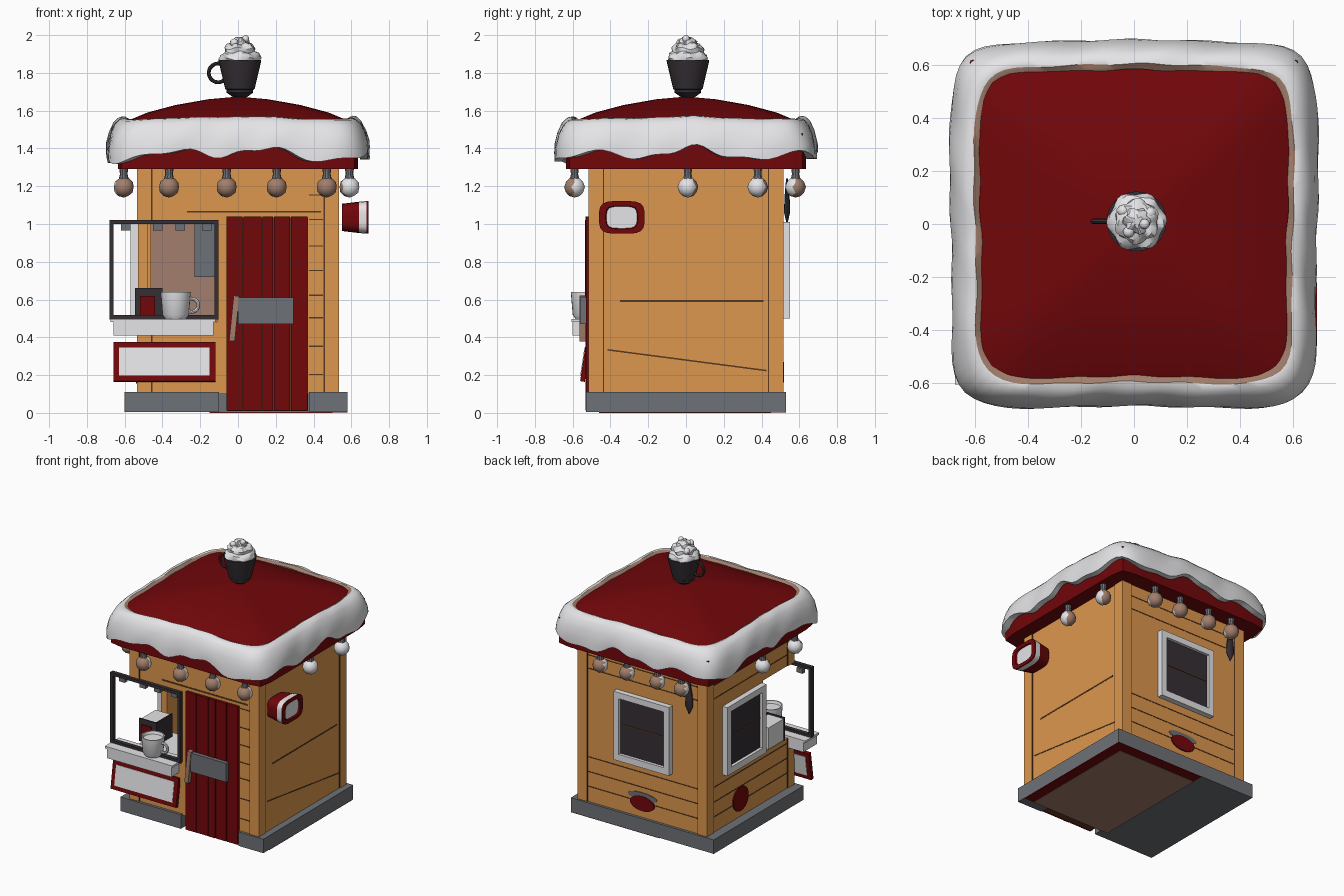
import bpy, bmesh, random
from math import sin, cos, pi, radians
from mathutils import Vector

random.seed(4)
if "Cube" in bpy.data.objects:
    bpy.data.objects.remove(bpy.data.objects["Cube"])


def material(name, *rgb):
    m = bpy.data.materials.new(name)
    m.use_nodes = True
    m.diffuse_color = (*rgb, 1)
    m.node_tree.nodes["Principled BSDF"].inputs["Base Color"].default_value = (*rgb, 1)
    return m


WOOD = material("honey wood", .72, .31, .075)
GROOVE = material("dark groove", .1, .04, .015)
RED = material("deep red", .165, .002, .003)
WHITE = material("snow white", .78, .78, .8)
GREY = material("stone grey", .155, .165, .18)
DARK = material("charcoal", .035, .028, .034)
TAN = material("warm tan", .36, .21, .15)


def finish(name, bm, mats, loc=(0, 0, 0), rot=(0, 0, 0), smooth=None):
    bmesh.ops.recalc_face_normals(bm, faces=bm.faces)
    mesh = bpy.data.meshes.new(name)
    bm.to_mesh(mesh)
    bm.free()
    for m in mats:
        mesh.materials.append(m)
    ob = bpy.data.objects.new(name, mesh)
    bpy.context.collection.objects.link(ob)
    ob.location, ob.rotation_euler = loc, rot
    if smooth:
        bpy.ops.object.select_all(action='DESELECT')
        ob.select_set(True)
        bpy.context.view_layer.objects.active = ob
        bpy.ops.object.shade_smooth_by_angle(angle=radians(smooth))
    return ob


def box(name, xs, ys, zs, mat, rot=(0, 0, 0)):
    """Box spanning three (low, high) ranges, turned about its centre."""
    bm = bmesh.new()
    bmesh.ops.create_cube(bm, size=1)
    bmesh.ops.scale(bm, vec=[r[1] - r[0] for r in (xs, ys, zs)], verts=bm.verts)
    return finish(name, bm, [mat], [sum(r) / 2 for r in (xs, ys, zs)], rot)


def loft(name, rings, loc=(0, 0, 0), rot=(0, 0, 0), p=2, n=24, sx=1, sy=1,
         wobble=None, closed=False, smooth=35):
    """Stack (radius, height, material) rings; p sets how square each ring is."""
    bm, mats, loops = bmesh.new(), [], []
    for i, (r, z, mat) in enumerate(rings):
        if mat not in mats:
            mats.append(mat)
        loop = []
        for k in range(n):
            t = 2 * pi * k / n
            d = (abs(cos(t)) ** p + abs(sin(t)) ** p) ** (-1 / p)
            dr, dz = wobble(t, i) if wobble else (0, 0)
            loop.append(bm.verts.new((sx * (r + dr) * d * cos(t), sy * (r + dr) * d * sin(t), z + dz)))
        loops.append(loop)
    count = len(rings)
    for i in range(count if closed else count - 1):
        a, b = loops[i], loops[(i + 1) % count]
        for k in range(n):
            j = (k + 1) % n
            bm.faces.new((a[k], a[j], b[j], b[k])).material_index = mats.index(rings[i][2])
    if not closed:
        for i in (0, -1):
            bm.faces.new(loops[i]).material_index = mats.index(rings[i][2])
    return finish(name, bm, mats, loc, rot, smooth)


def handle(name, loc, r, thick, mat):
    bpy.ops.mesh.primitive_torus_add(location=loc, rotation=(pi / 2, 0, 0), major_radius=r,
                                     minor_radius=thick, major_segments=20, minor_segments=8)
    ob = bpy.context.object
    ob.name = name
    ob.data.materials.append(mat)
    bpy.ops.object.shade_smooth_by_angle()


# Stone base, notched for the door, with a patched underside
W, D = .53, .51
box("base", (-.6, .58), (-.46, .53), (.006, .11), GREY)
box("base_front_right", (-.6, -.1), (-.53, -.46), (.006, .11), GREY)
box("base_front_left", (.375, .58), (-.53, -.46), (.006, .11), GREY)
box("underside_red", (-.15, .58), (-.46, .53), (.002, .006), RED)
box("underside_tan", (-.15, .5), (-.46, .45), (0, .002), TAN)

# Walls with an open serving corner at the front
T, LOW, HIGH, TOP = .05, .48, 1.02, 1.3
box("back_wall", (-W, W), (D - T, D), (.1, TOP), WOOD)
box("left_wall", (W - T, W), (-D, D), (.1, TOP), WOOD)
box("right_wall", (-W, T - W), (-.15, D), (.1, TOP), WOOD)
box("front_wall", (-.11, W), (-D, T - D), (.1, TOP), WOOD)
for part, zs in (("lower", (.1, LOW)), ("upper", (HIGH, TOP))):
    box(part + "_right_wall", (-W, T - W), (-D, -.15), zs, WOOD)
    box(part + "_front_wall", (-W, -.11), (-D, T - D), zs, WOOD)
box("back_lining", (T - W, W - T), (D - T - .006, D - T), (.11, TOP), TAN)
box("left_lining", (W - T - .006, W - T), (T - D, D - T), (.11, TOP), TAN)
box("inner_back_window", (-.23, .22), (.44, .455), (.72, 1.01), GREY)

# Corner posts, each with a dark seam on both faces
for x in (-1, 1):
    for y in (-1, 1):
        spans = ((.11, LOW), (HIGH, TOP)) if x < 0 and y < 0 else ((.11, TOP),)
        for zs in spans:
            box("corner_post", sorted((x * (W - .07), x * (W + .006))),
                sorted((y * (D - .07), y * (D + .006))), zs, WOOD)
            box("post_seam", sorted((x * (W - .077), x * (W - .07))),
                sorted((y * D, y * (D + .004))), zs, GROOVE)
            box("post_seam", sorted((x * W, x * (W + .004))),
                sorted((y * (D - .077), y * (D - .07))), zs, GROOVE)

# Plank grooves
for z in (.22, .33, .44, 1.1, 1.2):
    box("right_groove", (-W - .002, -W), (-.43, .43), (z, z + .007), GROOVE)
    box("back_groove", (-.45, .45), (D, D + .002), (z, z + .007), GROOVE)
for z in (.2, .35, .5, .62, .75, .88, 1.02, 1.15):
    box("front_groove", (.375, .45), (-D - .002, -D), (z, z + .007), GROOVE)
box("lintel_groove", (-.27, .44), (-D - .003, -D), (1.06, 1.07), GROOVE)
box("left_groove", (W, W + .002), (-.35, .41), (.588, .598), GROOVE)
box("left_crack", (W, W + .002), (-.42, .43), (.275, .283), GROOVE, (-.13, 0, 0))

# Plank door with a sign plate and a stick handle
box("door_backing", (-.055, .37), (-.515, -.46), (.01, 1.035), GROOVE)
edges = (-.06, .03, .13, .19, .28, .375)
for a, b in zip(edges, edges[1:]):
    box("door_plank", (a, b - .006), (-.53 - random.uniform(0, .008), -.5), (.012, 1.04), RED)
box("door_plate", (0, .295), (-.56, -.53), (.47, .61), GREY)
box("door_handle", (-.035, -.005), (-.565, -.53), (.38, .62), TAN, (0, .1, 0))


# Framed windows on the back and right walls
def window(name, c, back):
    def slab(part, u, z, depth, mat):
        us = (c + u[0], c + u[1])
        if back:
            box(name + part, us, (D - .01, D + depth), z, mat)
        else:
            box(name + part, (-W - depth, .01 - W), us, z, mat)
    slab("_pane", (-.2, .2), (.53, .98), .018, DARK)
    slab("_bar", (-.19, .19), (.765, .772), .021, GROOVE)
    for s in (-1, 1):
        slab("_side", sorted((s * .185, s * .23)), (.5, 1.01), .04, WHITE)
    slab("_sill", (-.185, .185), (.5, .55), .04, WHITE)
    slab("_head", (-.185, .185), (.965, 1.01), .04, WHITE)


window("back_window", -.015, True)
window("right_window", .095, False)

# Painted emblems below the windows
BACKWARD, SIDEWAYS = (-pi / 2, 0, 0), (0, -pi / 2, 0)
loft("back_red_oval", [(.1, 0, RED), (.1, .009, RED)], (0, D, .215), BACKWARD, sy=.55)
loft("back_grey_oval", [(.12, 0, GREY), (.12, .006, GREY)], (0, D, .265), BACKWARD, sy=.25)
loft("right_red_oval", [(.09, 0, RED), (.09, .009, RED)], (-W, .12, .245), SIDEWAYS)

# Serving hatch frame, shelf and tilted menu board
for x in (-.68, -.125):
    box("hatch_side", (x, x + .022), (-.535, -.505), (.495, 1.02), DARK)
for z in (.495, 1.0):
    box("hatch_rail", (-.68, -.103), (-.535, -.505), (z, z + .022), DARK)
for x in (-.62, -.45, -.33, -.19):
    box("hatch_clip", (x, x + .05), (-.52, -.49), (.965, 1.0), GREY)
box("shelf", (-.66, -.13), (-.6, -.44), (.41, .49), WHITE)
box("shelf_top", (-.675, -.12), (-.605, -.44), (.482, .498), WHITE)
box("menu_frame", (-.66, -.12), (-.545, -.52), (.165, .375), RED, (-.15, 0, 0))
box("menu_panel", (-.63, -.15), (-.549, -.516), (.195, .345), WHITE, (-.15, 0, 0))

# Coffee machine and mug on the counter
box("inner_counter", (T - W, -.12), (T - D, -.15), (.42, .49), WHITE)
box("machine_body", (-.54, -.41), (-.38, -.2), (.49, .65), WHITE)
box("machine_front", (-.545, -.4), (-.389, -.38), (.49, .66), DARK)
box("machine_side", (-.41, -.4), (-.38, -.2), (.49, .66), DARK)
box("machine_panel", (-.52, -.44), (-.397, -.389), (.51, .62), RED)
loft("mug", [(.05, .49, WHITE), (.07, .52, WHITE), (.08, .64, WHITE), (.072, .64, WHITE), (.066, .62, WHITE)],
     (-.33, -.53, 0))
handle("mug_handle", (-.245, -.53, .57), .035, .01, WHITE)

# Wall lamp sign on the left side
loft("side_sign", [(.1, .55, RED), (.115, .64, WHITE), (.12, .68, RED), (.12, .69, RED),
                   (.085, .69, RED), (.08, .68, WHITE)],
     (0, -.34, 1.035), (0, pi / 2, 0), p=4, n=32, sx=.72)

# Roof: eaves, dome and the dripping snow rim
loft("eaves", [(.635, 1.29, RED), (.635, 1.48, RED)], p=24, n=64)
loft("roof_dome", [(.62, 1.45, RED), (.6, 1.54, RED), (.48, 1.59, RED), (.33, 1.63, RED), (.16, 1.66, RED),
                   (.03, 1.672, RED)], p=8, n=64, smooth=25)


def drip(t, i):
    lump = .005 * sin(5 * t) + .003 * sin(17 * t + i)
    corner = (1 - cos(4 * t)) / 2
    if i in (0, 8):
        return lump, -.012 * corner
    hang = .025 * sin(9 * t + 1) + .012 * sin(19 * t) - .02 * corner
    return lump, hang * (0, .1, .15, .2, .3, .6, 1, 1)[i] - .012 * corner


loft("snow_rim", [(.578, 1.556, TAN), (.6, 1.57, WHITE), (.625, 1.565, WHITE), (.652, 1.54, WHITE),
                  (.675, 1.49, WHITE), (.69, 1.43, WHITE), (.692, 1.385, WHITE), (.65, 1.385, WHITE),
                  (.61, 1.5, WHITE)],
     p=8, n=144, wobble=drip, closed=True, smooth=40)

# Rooftop cup with whipped cream
loft("roof_cup", [(.02, 1.66, DARK), (.07, 1.695, DARK), (.07, 1.71, DARK), (.078, 1.715, DARK),
                  (.11, 1.85, DARK), (.113, 1.868, DARK), (.1, 1.868, DARK)], (.01, .01, 0))
handle("roof_cup_handle", (-.105, .01, 1.8), .05, .01, DARK)


def swirl(t, i):
    return .007 * sin(6 * t + 1.3 * i), .006 * sin(5 * t + i)


loft("whipped_cream", [(.1, 1.855, WHITE), (.108, 1.875, WHITE), (.098, 1.9, WHITE), (.078, 1.91, WHITE),
                       (.082, 1.93, WHITE), (.066, 1.95, WHITE), (.048, 1.955, WHITE), (.046, 1.968, WHITE),
                       (.02, 1.985, WHITE)], (.01, .01, 0), n=36, wobble=swirl)


def blob(name, loc, r, mats, tan_side=Vector()):
    """Ball whose faces turned towards tan_side take the second material."""
    bm = bmesh.new()
    bmesh.ops.create_icosphere(bm, subdivisions=2, radius=r)
    for f in bm.faces:
        f.material_index = int(f.calc_center_median().normalized().dot(tan_side) > .05)
    finish(name, bm, mats, loc, smooth=30)


for x, y, z, r in ((.04, 0, 1.98, .02), (-.02, -.03, 1.96, .022), (.06, .04, 1.935, .025), (-.04, .05, 1.93, .024)):
    blob("cream_dollop", (x, y, z), r, [WHITE])

# Two-tone bulbs hanging under the eaves: position and the way the tan half faces
FRONT, BACK = Vector((0, -1, 0)), Vector((.3, 1, 0)).normalized()
bulbs = [(x, -.59, FRONT) for x in (-.365, -.06, .205, .47)]
bulbs += [(x, .58, BACK) for x in (.3, .08, -.17, -.37)]
bulbs += [(.59, y, Vector((-.7, .7, 0))) for y in (.01, .38)]
bulbs += [(-.605, y, Vector((.3, -1, 0)).normalized()) for y in (-.04, -.42)]
for x, y, side in bulbs:
    blob("bulb", (x, y, 1.195), .055, [WHITE, TAN], side)
    loft("bulb_socket", [(.026, 1.24, GREY), (.02, 1.265, GREY), (.024, 1.295, GREY)], (x, y, 0), n=10)

# Hanging scoop on the back wall
loft("scoop", [(.004, 1, DARK), (.032, 1.06, DARK), (.028, 1.14, DARK), (.01, 1.24, DARK)],
     (-.4, .535, 0), n=12, sy=.5)
